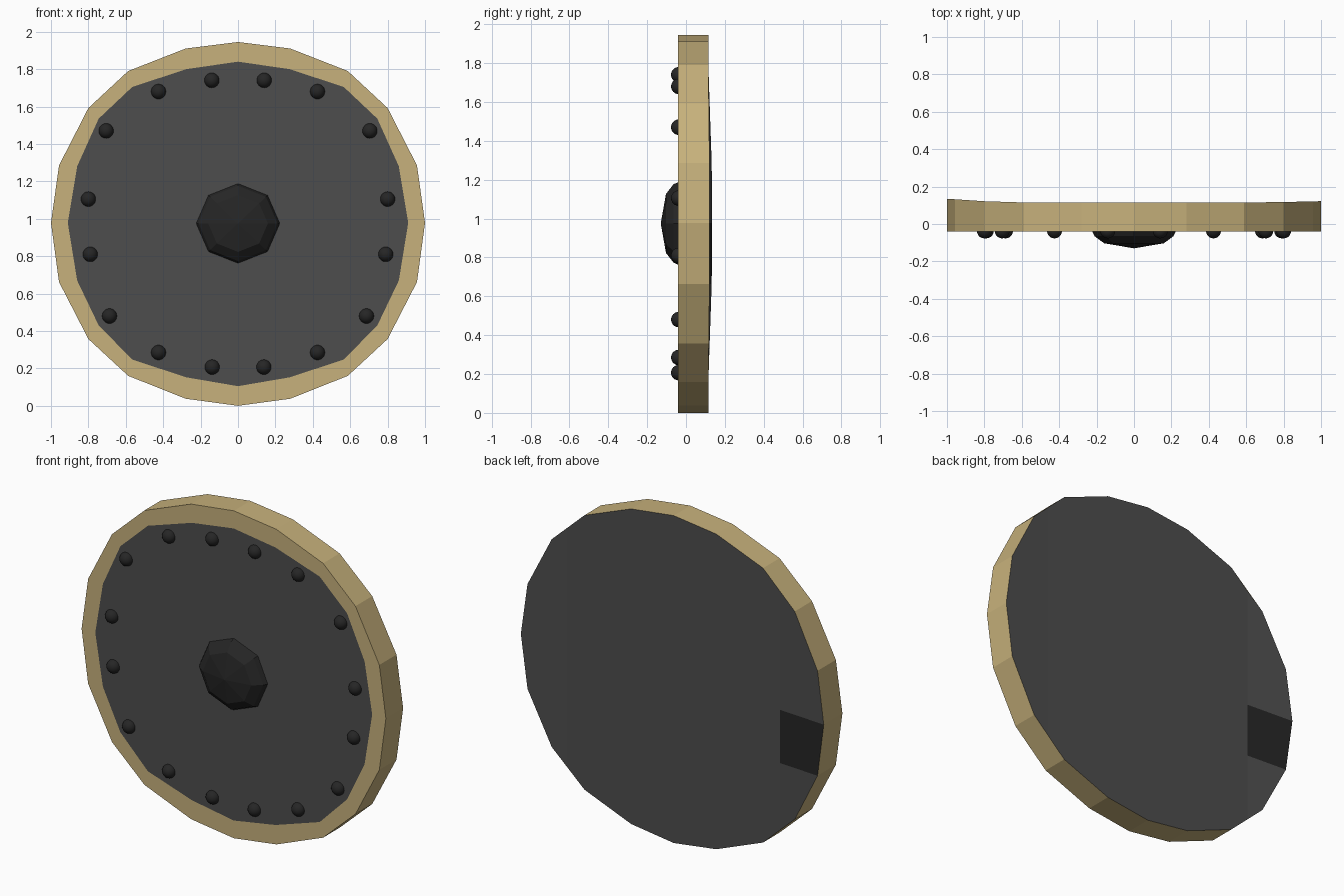
import bpy, bmesh, math
from mathutils import Vector

if "Cube" in bpy.data.objects:
    bpy.data.objects.remove(bpy.data.objects["Cube"])

FRONT, BACK, CZ = -0.04, 0.115, 0.975


def material(name, rgb):
    m = bpy.data.materials.new(name)
    m.diffuse_color = (*rgb, 1)
    m.use_nodes = True
    m.node_tree.nodes["Principled BSDF"].inputs["Base Color"].default_value = m.diffuse_color
    return m


TAN = material("tan_rim", (0.57, 0.44, 0.20))
GREY = material("dark_board", (0.075, 0.075, 0.075))
BLACK = material("black_metal", (0.019, 0.019, 0.019))


def mirrored(half):
    """Close a right-hand half outline (top to bottom) into a full loop."""
    return half + [(-x, z) for x, z in half[-2:0:-1]]


def bend(x):
    """Back surface depth: slightly warped towards the two sides."""
    k = max(0, abs(x) - 0.7) / 0.3
    return BACK + k * (0.02 if x < 0 else 0.007)


def finish(name, bm, *mats):
    me = bpy.data.meshes.new(name)
    bm.to_mesh(me)
    bm.free()
    for m in mats:
        me.materials.append(m)
    ob = bpy.data.objects.new(name, me)
    bpy.context.collection.objects.link(ob)
    return ob


def loop(bm, pts, depth):
    return [bm.verts.new((x, depth(x), z)) for x, z in pts]


def bridge(bm, a, b):
    n = len(a)
    for i in range(n):
        j = (i + 1) % n
        bm.faces.new((a[i], a[j], b[j], b[i]))


outer = mirrored([(0, 1.945), (0.28, 1.91), (0.587, 1.79), (0.8, 1.592), (0.957, 1.285), (1, 0.978),
                  (0.957, 0.662), (0.8, 0.357), (0.587, 0.16), (0.28, 0.038), (0, 0.0)])
inner = mirrored([(0, 1.84), (0.275, 1.80), (0.565, 1.705), (0.745, 1.535), (0.86, 1.28), (0.91, 0.978),
                  (0.86, 0.67), (0.745, 0.43), (0.565, 0.247), (0.275, 0.152), (0, 0.105)])

# Rim: front band and outer wall
bm = bmesh.new()
a = loop(bm, inner, lambda x: FRONT)
b = loop(bm, outer, lambda x: FRONT)
c = loop(bm, outer, bend)
bridge(bm, a, b)
bridge(bm, b, c)
bmesh.ops.reverse_faces(bm, faces=[f for f in bm.faces if f.calc_center_median().y < -0.03 and f.normal.y > 0])
bm.normal_update()
for f in bm.faces:
    if f.normal.dot(f.calc_center_median() - Vector((0, 0.04, CZ))) < 0:
        f.normal_flip()
finish("rim", bm, TAN)

# Front board
bm = bmesh.new()
f = bm.faces.new(loop(bm, inner, lambda x: FRONT))
f.normal_update()
if f.normal.y > 0:
    f.normal_flip()
finish("front_board", bm, GREY)

# Back board, cut so the sides can warp, with one dark patch at the left edge
bm = bmesh.new()
bm.faces.new(loop(bm, outer, lambda x: BACK))
for x in (-0.7, 0.7):
    bmesh.ops.bisect_plane(bm, geom=bm.verts[:] + bm.edges[:] + bm.faces[:],
                           plane_co=(x, 0, 0), plane_no=(1, 0, 0))
for z in (0.662, 0.978):
    side = [f for f in bm.faces if f.calc_center_median().x < -0.7]
    geom = set(side) | {e for f in side for e in f.edges} | {v for f in side for v in f.verts}
    bmesh.ops.bisect_plane(bm, geom=list(geom), dist=0.002, plane_co=(0, 0, z), plane_no=(0, 0, 1))
for v in bm.verts:
    v.co.y = bend(v.co.x)
bm.normal_update()
for f in bm.faces:
    if f.normal.y < 0:
        f.normal_flip()
    p = f.calc_center_median()
    if p.x < -0.7 and 0.67 < p.z < 0.97:
        f.material_index = 1
finish("back_board", bm, GREY, BLACK)

# Central faceted boss
bm = bmesh.new()
rings = []
for r, y in ((0.217, FRONT), (0.205, -0.065), (0.155, -0.103)):
    rings.append([bm.verts.new((1.03 * r * math.sin(i * math.pi / 4), y, CZ + 0.98 * r * math.cos(i * math.pi / 4)))
                  for i in range(8)])
for p, q in zip(rings, rings[1:]):
    bridge(bm, p, q)
tip = bm.verts.new((0, -0.13, CZ))
for i in range(8):
    bm.faces.new((rings[-1][i], rings[-1][(i + 1) % 8], tip))
bm.faces.new(rings[0])
bmesh.ops.recalc_face_normals(bm, faces=bm.faces[:])
finish("boss", bm, BLACK)

# Rivets around the board
for x, z in [(0.14, 1.74), (0.425, 1.68), (0.705, 1.47), (0.8, 1.105),
             (0.79, 0.81), (0.687, 0.48), (0.425, 0.285), (0.138, 0.207)]:
    for s in (-1, 1):
        bpy.ops.mesh.primitive_uv_sphere_add(segments=20, ring_count=12, radius=0.04, location=(s * x, -0.037, z))
        ob = bpy.context.object
        ob.name = "rivet"
        ob.data.materials.append(BLACK)
        bpy.ops.object.shade_smooth()
